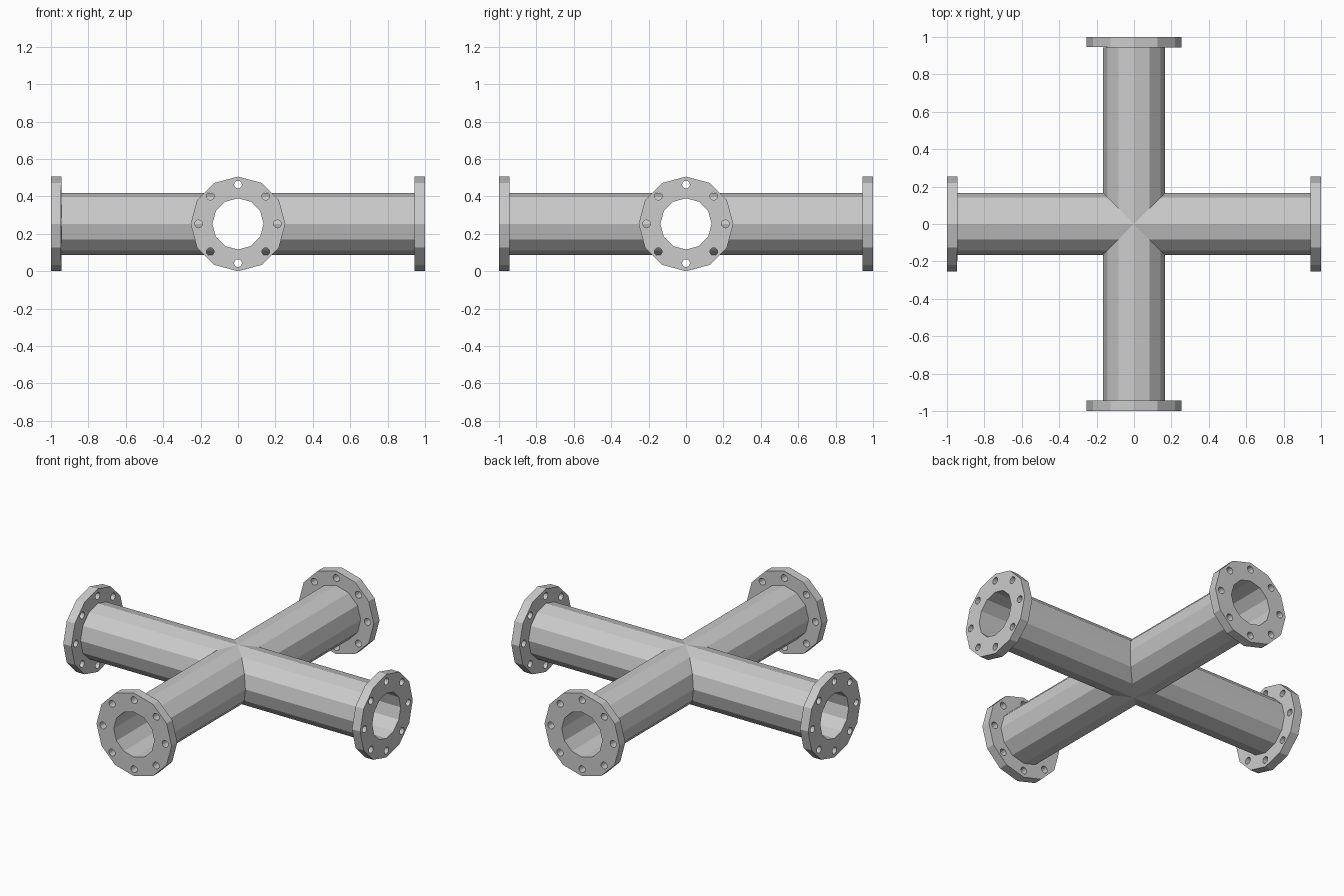
import bpy, bmesh
from math import cos, sin, pi
from mathutils import Matrix

if "Cube" in bpy.data.objects:
    bpy.data.objects.remove(bpy.data.objects["Cube"])

SIDES = 12
FLANGE_R, PIPE_R, BORE_R = 0.253, 0.165, 0.137
END, FLANGE_BACK = 1.0, 0.945
BOLTS, BOLT_CIRCLE, BOLT_R = 8, 0.21, 0.021
CENTRE = Matrix.Translation((0, 0, FLANGE_R))

steel = bpy.data.materials.new("grey steel")
steel.use_nodes = True
colour = (0.6, 0.6, 0.6, 1)
steel.diffuse_color = colour
steel.node_tree.nodes["Principled BSDF"].inputs["Base Color"].default_value = colour


def ring(bm, radius, x_of):
    """Polygon ring around the x axis; x_of gives x for each y."""
    points = [(radius * cos(2 * pi * i / SIDES), radius * sin(2 * pi * i / SIDES))
              for i in range(SIDES)]
    return [bm.verts.new((x_of(y), y, z)) for y, z in points]


def bridge(bm, a, b):
    for i in range(SIDES):
        j = (i + 1) % SIDES
        bm.faces.new((a[i], a[j], b[j], b[i]))


def finish(bm, name):
    bmesh.ops.remove_doubles(bm, verts=bm.verts, dist=1e-4)
    mesh = bpy.data.meshes.new(name)
    bm.to_mesh(mesh)
    bm.free()
    mesh.materials.append(steel)
    obj = bpy.data.objects.new(name, mesh)
    bpy.context.collection.objects.link(obj)
    return obj


# Four mitred arms: outer wall, and bore wall facing inwards
bm = bmesh.new()
for quarter in range(4):
    outer_mitre = ring(bm, PIPE_R, abs)
    outer_end = ring(bm, PIPE_R, lambda y: FLANGE_BACK)
    bore_mitre = ring(bm, BORE_R, abs)
    bore_end = ring(bm, BORE_R, lambda y: FLANGE_BACK)
    bridge(bm, outer_end, outer_mitre)
    bridge(bm, bore_mitre, bore_end)
    bmesh.ops.rotate(bm, verts=bm.verts, matrix=Matrix.Rotation(pi / 2, 3, "Z"))
body = finish(bm, "pipe_cross")
body.matrix_world = CENTRE

# Flange ring
bm = bmesh.new()
loops = [ring(bm, r, lambda y, x=x: x) for r, x in (
    (FLANGE_R, FLANGE_BACK), (FLANGE_R, END), (BORE_R, END), (BORE_R, FLANGE_BACK))]
for k in range(4):
    bridge(bm, loops[k], loops[(k + 1) % 4])
bmesh.ops.recalc_face_normals(bm, faces=bm.faces)
flange = finish(bm, "flange_right")

# Bolt holes drilled through the flange
bm = bmesh.new()
for k in range(BOLTS):
    a = 2 * pi * k / BOLTS
    place = Matrix.Translation((FLANGE_BACK, BOLT_CIRCLE * cos(a), BOLT_CIRCLE * sin(a)))
    bmesh.ops.create_cone(bm, cap_ends=True, segments=SIDES, radius1=BOLT_R,
                          radius2=BOLT_R, depth=0.3,
                          matrix=place @ Matrix.Rotation(pi / 2, 4, "Y"))
drill = finish(bm, "bolt_hole_cutter")
drill.hide_render = True
cut = flange.modifiers.new("bolt_holes", "BOOLEAN")
cut.operation, cut.solver, cut.object = "DIFFERENCE", "EXACT", drill
bpy.context.view_layer.objects.active = flange
bpy.ops.object.modifier_apply(modifier=cut.name)
bpy.data.objects.remove(drill)

# One flange on each arm
for quarter, name in enumerate(("left", "back", "right", "front")):
    part = flange if quarter == 0 else flange.copy()
    part.name = "flange_" + name
    if quarter:
        bpy.context.collection.objects.link(part)
    part.matrix_world = CENTRE @ Matrix.Rotation(quarter * pi / 2, 4, "Z")
